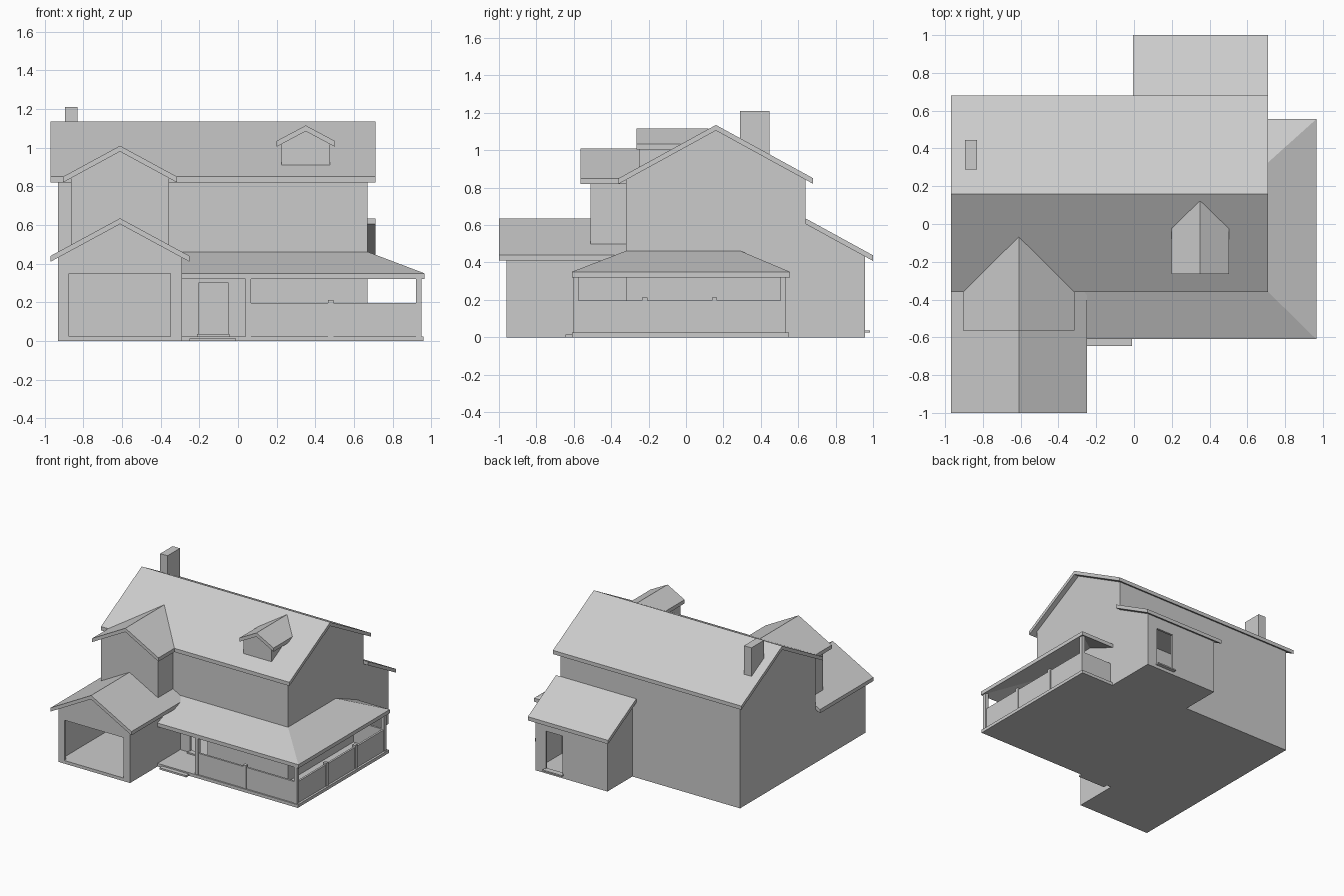
import bpy, bmesh

if "Cube" in bpy.data.objects:
    bpy.data.objects.remove(bpy.data.objects["Cube"])

T = 0.03  # vertical roof thickness


def make(name, verts, faces):
    me = bpy.data.meshes.new(name)
    me.from_pydata(verts, [], faces)
    bm = bmesh.new()
    bm.from_mesh(me)
    bmesh.ops.remove_doubles(bm, verts=bm.verts, dist=1e-5)
    bmesh.ops.recalc_face_normals(bm, faces=bm.faces)
    bm.to_mesh(me)
    bm.free()
    ob = bpy.data.objects.new(name, me)
    bpy.context.collection.objects.link(ob)
    return ob


def prism(name, profile, axis, a, b):
    """Extrude a (horizontal, z) profile along 'x' or 'y' from a to b."""
    n = len(profile)
    verts = [(t, h, z) if axis == 'x' else (h, t, z) for t in (a, b) for h, z in profile]
    faces = [tuple(range(n)), tuple(range(n, 2 * n))]
    faces += [(i, (i + 1) % n, n + (i + 1) % n, n + i) for i in range(n)]
    return make(name, verts, faces)


def box(name, x0, x1, y0, y1, z0, z1):
    return prism(name, [(x0, z0), (x1, z0), (x1, z1), (x0, z1)], 'y', y0, y1)


def gable_roof(name, axis, mid, half, eave, ridge, a, b):
    pts = [(mid - half, eave), (mid, ridge), (mid + half, eave)]
    return prism(name, pts + [(h, z - T) for h, z in reversed(pts)], axis, a, b)


def gable_walls(name, axis, mid, half, z0, eave, ridge, a, b):
    return prism(name, [(mid - half, z0), (mid + half, z0), (mid + half, eave),
                        (mid, ridge), (mid - half, eave)], axis, a, b)


def cut(ob, *boxes):
    for i, dims in enumerate(boxes):
        c = box(ob.name + "_cutter", *dims)
        c.hide_render = True
        c.hide_set(True)
        m = ob.modifiers.new("cut%d" % i, 'BOOLEAN')
        m.operation, m.solver, m.object = 'DIFFERENCE', 'EXACT', c


# Main house with front door
house = gable_walls("house_walls", 'x', 0.16, 0.48, 0, 0.855, 1.118, -0.93, 0.67)
cut(house, (-0.91, 0.65, -0.30, 0.62, 0.025, 0.44),
    (-0.205, -0.05, -0.36, -0.28, 0.036, 0.30))
gable_roof("house_roof", 'x', 0.16, 0.52, 0.85, 1.135, -0.97, 0.71)
box("chimney", -0.895, -0.83, 0.288, 0.446, 0.98, 1.21)

# Garage with open doorway
garage = gable_walls("garage_walls", 'y', -0.61, 0.32, 0, 0.445, 0.618, -0.96, -0.32)
cut(garage, (-0.91, -0.31, -0.94, -0.34, 0.025, 0.38),
    (-0.875, -0.35, -1.0, -0.92, 0.025, 0.35))
gable_roof("garage_roof", 'y', -0.61, 0.36, 0.44, 0.635, -1.0, -0.32)

# Upper bay over the garage
gable_walls("bay_walls", 'y', -0.61, 0.254, 0.47, 0.857, 0.993, -0.51, -0.25)
gable_roof("bay_roof", 'y', -0.61, 0.295, 0.85, 1.01, -0.563, -0.065)

# Roof dormer
gable_walls("dormer_walls", 'y', 0.35, 0.125, 0.87, 1.03, 1.10, -0.25, 0.08)
gable_roof("dormer_roof", 'y', 0.35, 0.152, 1.034, 1.115, -0.265, 0.12)

# Rear wing with shed roof, back door and step
wing = prism("wing_walls", [(0.63, 0), (0.957, 0), (0.957, 0.445), (0.63, 0.622)],
             'x', 0.03, 0.67)
cut(wing, (0.05, 0.65, 0.65, 0.94, 0.025, 0.40),
    (0.43, 0.58, 0.92, 1.0, 0.036, 0.34))
prism("wing_roof", [(0.64, 0.635), (1.0, 0.438), (1.0, 0.438 - T), (0.64, 0.635 - T)],
      'x', -0.005, 0.71)
box("back_door_sill", 0.42, 0.59, 0.94, 0.985, 0.025, 0.036)

# Porch floor (front and right side), front step and door sill
box("porch_floor_front", -0.29, 0.96, -0.61, -0.32, 0, 0.025)
box("porch_floor_side", 0.67, 0.96, -0.32, 0.55, 0, 0.025)
box("front_step", -0.25, -0.01, -0.645, -0.61, 0, 0.014)
box("front_door_sill", -0.212, -0.043, -0.345, -0.30, 0.025, 0.036)

# Wraparound hipped porch roof
outer = [(-0.29, -0.61), (0.965, -0.61), (0.965, 0.555), (0.67, 0.555)]
inner = [(-0.29, -0.32), (0.67, -0.32), (0.67, 0.29), (0.67, 0.29)]
verts = [(x, y, z - d) for d in (0, T)
         for path, z in ((outer, 0.35), (inner, 0.462)) for x, y in path]
faces = []
for i in range(3):
    quads = [(i, i + 1, i + 9, i + 8)]
    if i < 2:
        quads += [(i, i + 1, i + 5, i + 4), (i + 8, i + 9, i + 13, i + 12),
                  (i + 4, i + 5, i + 13, i + 12)]
    else:
        quads += [(2, 3, 6), (10, 11, 14)]
    faces += quads
faces += [(0, 4, 12, 8), (3, 6, 14, 11)]
make("porch_roof", verts, faces)

# Porch posts: tall ones carry the roof, short ones carry the rail
P = 0.014
for x, y, top in [(0.053, -0.59, 0.345), (0.935, -0.59, 0.345), (0.935, 0.52, 0.345),
                  (0.48, -0.59, 0.213), (0.935, -0.22, 0.213), (0.935, 0.152, 0.213)]:
    box("porch_post", x - P, x + P, y - P, y + P, 0.02, top)

# Solid half-height railings
R = 0.008
box("front_railing", 0.053, 0.935, -0.59 - R, -0.59 + R, 0.02, 0.197)
box("side_railing", 0.935 - R, 0.935 + R, -0.59, 0.52, 0.02, 0.197)
box("back_railing", 0.67, 0.935, 0.52 - R, 0.52 + R, 0.02, 0.197)
